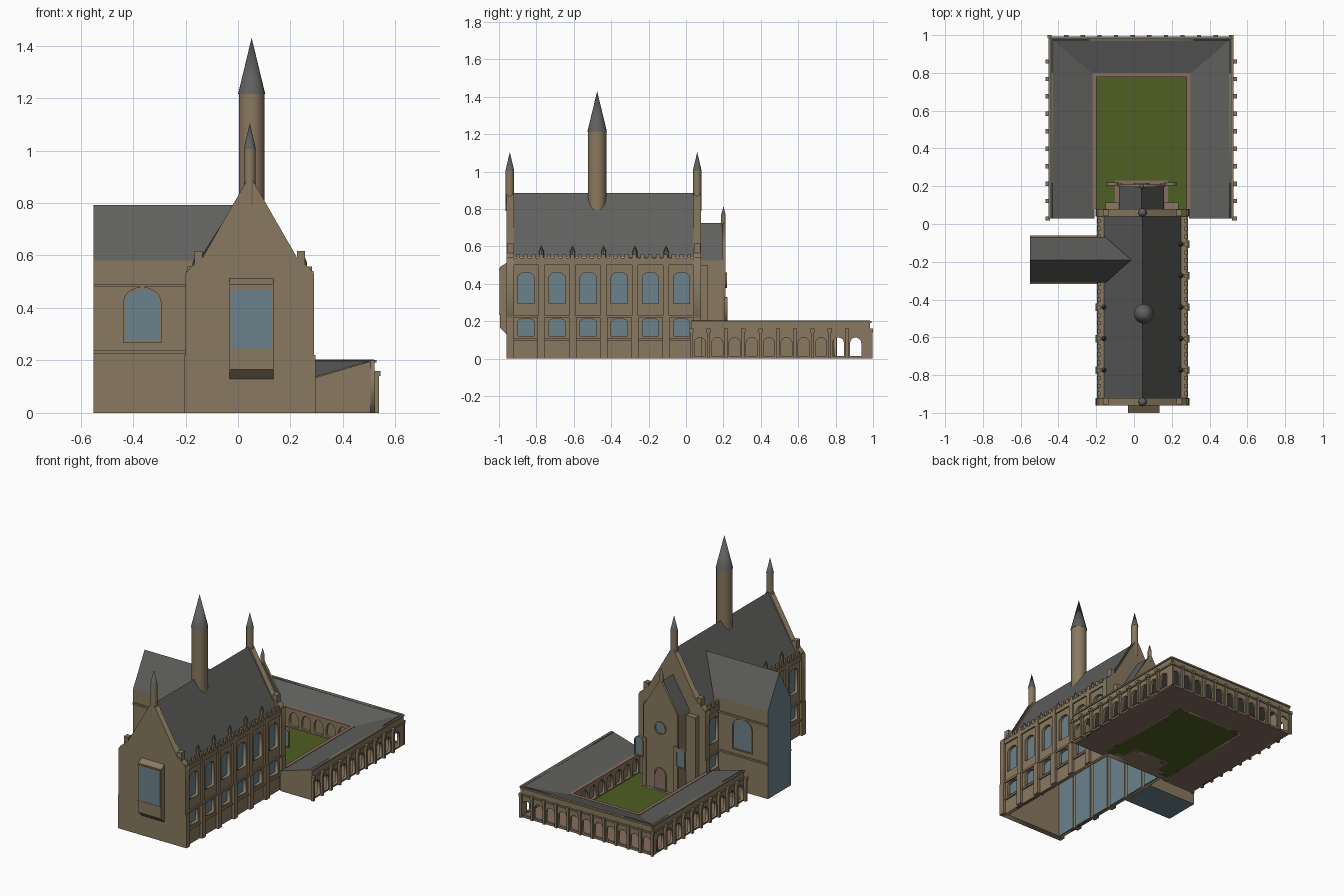
import bpy, bmesh, math
from mathutils import Matrix, Vector

if "Cube" in bpy.data.objects:
    bpy.data.objects.remove(bpy.data.objects["Cube"])


def material(name, r, g, b):
    m = bpy.data.materials.new(name)
    m.diffuse_color = (r, g, b, 1)
    m.use_nodes = True
    m.node_tree.nodes["Principled BSDF"].inputs["Base Color"].default_value = m.diffuse_color
    return m


STONE = material("tan stone", 0.25, 0.19, 0.115)
SLATE = material("grey slate", 0.115, 0.117, 0.112)
GLASS = material("blue glass", 0.15, 0.225, 0.26)
LAWN = material("lawn green", 0.078, 0.112, 0.016)
PAVE = material("brown paving", 0.25, 0.155, 0.115)
CX = 0.045  # hall centre line


def finish(name, bm, mats):
    bmesh.ops.recalc_face_normals(bm, faces=bm.faces[:])
    me = bpy.data.meshes.new(name)
    bm.to_mesh(me)
    bm.free()
    for m in mats:
        me.materials.append(m)
    ob = bpy.data.objects.new(name, me)
    bpy.context.collection.objects.link(ob)
    return ob


def boxes(name, mat, items):
    """One mesh of boxes, each (x0, x1, y0, y1, z0, z1)."""
    bm = bmesh.new()
    for x0, x1, y0, y1, z0, z1 in items:
        mx = Matrix.Translation(((x0 + x1) / 2, (y0 + y1) / 2, (z0 + z1) / 2))
        size = Matrix.Diagonal((abs(x1 - x0), abs(y1 - y0), abs(z1 - z0), 1))
        bmesh.ops.create_cube(bm, size=1, matrix=mx @ size)
    return finish(name, bm, [mat])


def prism(name, a, b, mats, rule=None):
    """Solid between two matching outlines; rule picks the material by normal."""
    bm = bmesh.new()
    va, vb = [bm.verts.new(p) for p in a], [bm.verts.new(p) for p in b]
    bm.faces.new(va)
    bm.faces.new(vb)
    for i in range(len(a)):
        j = (i + 1) % len(a)
        bm.faces.new((va[i], va[j], vb[j], vb[i]))
    bmesh.ops.recalc_face_normals(bm, faces=bm.faces[:])
    if rule:
        for f in bm.faces:
            f.normal_update()
            f.material_index = rule(f.normal)
    return finish(name, bm, mats)


def panel(name, mat, axis, pos, thick, outline, holes=()):
    """Upright wall facing axis, centred at pos, with cut openings."""
    cu = bpy.data.curves.new(name, 'CURVE')
    cu.dimensions, cu.fill_mode, cu.extrude = '2D', 'BOTH', thick / 2
    for pts in [outline, *holes]:
        s = cu.splines.new('POLY')
        s.points.add(len(pts) - 1)
        for p, (u, v) in zip(s.points, pts):
            p.co = (u, v, 0, 1)
        s.use_cyclic_u = True
    tmp = bpy.data.objects.new(name + "_curve", cu)
    bpy.context.collection.objects.link(tmp)
    dg = bpy.context.evaluated_depsgraph_get()
    me = bpy.data.meshes.new_from_object(tmp.evaluated_get(dg))
    bpy.data.objects.remove(tmp)
    if axis == 'x':
        mx = Matrix(((0, 0, 1, pos), (1, 0, 0, 0), (0, 1, 0, 0), (0, 0, 0, 1)))
    else:
        mx = Matrix(((1, 0, 0, 0), (0, 0, -1, pos), (0, 1, 0, 0), (0, 0, 0, 1)))
    me.transform(mx)
    me.materials.clear()
    me.materials.append(mat)
    ob = bpy.data.objects.new(name, me)
    bpy.context.collection.objects.link(ob)
    return ob


def rect(u0, u1, v0, v1):
    return [(u0, v0), (u1, v0), (u1, v1), (u0, v1)]


def arch(u, w, z0, z1, rise, n=10):
    pts = [(u - w / 2, z0), (u + w / 2, z0)]
    for i in range(n + 1):
        t = math.pi * i / n
        pts.append((u + w / 2 * math.cos(t), z1 - rise + rise * math.sin(t)))
    return pts


def framed(name, axis, pos, u, w, z0, z1, rise, mat=GLASS):
    """Arched pane with a moulded surround."""
    panel(name + "_pane", mat, axis, pos, 0.008, arch(u, w, z0, z1, rise))
    panel(name + "_surround", STONE, axis, pos, 0.016,
          arch(u, w + 0.016, z0 - 0.008, z1 + 0.008, rise + 0.004), [arch(u, w, z0, z1, rise)])


def spire(name, x, y, r, z0, z1, z2, n=24):
    """Round shaft with a slate cone."""
    bm = bmesh.new()
    bmesh.ops.create_cone(bm, cap_ends=True, segments=n, radius1=r, radius2=r, depth=z1 - z0,
                          matrix=Matrix.Translation((x, y, (z0 + z1) / 2)))
    old = set(bm.faces)
    bmesh.ops.create_cone(bm, cap_ends=True, segments=n, radius1=r * 1.06, radius2=0, depth=z2 - z1,
                          matrix=Matrix.Translation((x, y, (z1 + z2) / 2)))
    for f in bm.faces:
        f.material_index = 0 if f in old else 1
    ob = finish(name, bm, [STONE, SLATE])
    if n > 12:
        bpy.ops.object.select_all(action='DESELECT')
        ob.select_set(True)
        bpy.context.view_layer.objects.active = ob
        bpy.ops.object.shade_smooth_by_angle(angle=math.radians(35))


# Hall: side walls with two rows of windows, open underneath
bays = [-0.856 + 0.1664 * i for i in range(6)]
piers = [-0.94 + 0.1667 * i for i in range(7)]
for s, side in ((-1, "left"), (1, "right")):
    X = lambda d: CX + s * d
    holes = [arch(y, 0.087, 0.295, 0.462, 0.03) for y in bays]
    holes += [arch(y, 0.087, 0.12, 0.215, 0.02) for y in bays]
    panel(side + "_hall_wall", STONE, 'x', X(0.222), 0.02, rect(-0.95, 0.07, 0, 0.53), holes)
    boxes(side + "_hall_glass", GLASS, [(X(0.206), X(0.212), y - 0.07, y + 0.07, 0.002, 0.51) for y in bays])
    boxes(side + "_buttress", STONE,
          [(X(0.225), X(0.25), y - 0.02, y + 0.02, 0, 0.22) for y in piers] +
          [(X(0.225), X(0.243), y - 0.016, y + 0.016, 0.22, 0.54) for y in piers])
    boxes(side + "_string_course", STONE,
          [(X(0.225), X(0.241), -0.95, 0.07, z, z + h) for z, h in ((0.095, 0.012), (0.218, 0.014), (0.5, 0.025))])
    boxes(side + "_gutter", STONE, [(X(0.19), X(0.236), -0.95, 0.07, 0.525, 0.537)])
    boxes(side + "_battlement", STONE,
          [(X(0.222), X(0.238), y, y + 0.022, 0.53, 0.558) for y in [-0.91 + 0.0416 * i for i in range(23)]])
    for y in piers[1:-1]:
        spire(side + "_pinnacle", X(0.205), y, 0.013, 0.53, 0.57, 0.608, 8)
    boxes(side + "_gable_post", STONE,
          [(X(0.18), X(0.21), y - 0.018, y + 0.018, 0.53, 0.617) for y in (-0.938, 0.06)])

prism("hall_roof", [(CX - 0.205, -0.93, 0.54), (CX, -0.93, 0.885), (CX + 0.205, -0.93, 0.54), (CX, -0.93, 0.87)],
      [(CX - 0.205, 0.05, 0.54), (CX, 0.05, 0.885), (CX + 0.205, 0.05, 0.54), (CX, 0.05, 0.87)], [SLATE])

# Gable walls with stepped shoulders
half = [(0.245, 0), (0.245, 0.53), (0.222, 0.558), (0.21, 0.565), (0.205, 0.58), (0.185, 0.583), (0.012, 0.885)]
gable = [(CX + d, z) for d, z in half] + [(CX - d, z) for d, z in reversed(half)]
panel("front_gable", STONE, 'y', -0.94, 0.04, gable)
panel("back_gable", STONE, 'y', 0.06, 0.04, gable)
spire("front_turret", CX, -0.942, 0.022, 0.79, 1.005, 1.105)
spire("back_turret", CX, 0.06, 0.022, 0.79, 1.005, 1.105)
spire("roof_tower", 0.052, -0.475, 0.049, 0.78, 1.215, 1.43)

# Oriel window on the front
sec = [(-0.955, 0.125), (-0.995, 0.165), (-0.995, 0.49), (-0.955, 0.515)]
prism("oriel", [(-0.033, y, z) for y, z in sec], [(0.135, y, z) for y, z in sec], [STONE])
boxes("oriel_glass", GLASS, [(-0.028, 0.13, -0.998, -0.914, 0.245, 0.472)])
boxes("oriel_sill", STONE, [(-0.033, 0.135, -1.0, -0.96, 0.235, 0.245), (-0.033, 0.135, -1.0, -0.96, 0.472, 0.482)])

# Side wing, with a plain glass end
wy, ww = -0.19, 0.12
outline = [(-1, 0, -0.19), (-1, 0.58, -0.15), (0, 0.793, -0.015), (1, 0.58, -0.15), (1, 0, -0.19)]
prism("wing", [(-0.55, wy + k * ww, z) for k, z, x in outline], [(x, wy + k * ww, z) for k, z, x in outline],
      [STONE, SLATE, GLASS], lambda n: 2 if n.x < -0.9 or n.z < -0.5 else (1 if n.z > 0.3 else 0))
for s, side in ((-1, "front"), (1, "back")):
    y = wy + s * ww
    boxes(side + "_wing_course", STONE, [(-0.55, -0.18, y, y + s * 0.008, z, z + 0.012) for z in (0.225, 0.48)])
    framed(side + "_wing_window", 'y', y, -0.365, 0.13, 0.275, 0.472, 0.055)

# Porch on the back gable
sec = [(-0.08, 0), (-0.08, 0.525), (0.04, 0.725), (0.16, 0.525), (0.16, 0)]
prism("porch", [(x, 0.07, z) for x, z in sec], [(x, 0.2, z) for x, z in sec], [STONE, SLATE],
      lambda n: 1 if n.z > 0.3 else 0)
panel("porch_gable", STONE, 'y', 0.203, 0.014,
      [(-0.085, 0), (0.165, 0), (0.165, 0.535), (0.04, 0.742), (-0.085, 0.535)])
boxes("porch_buttress", STONE, [(x - 0.014, x + 0.014, 0.2, 0.218, 0, 0.33) for x in (-0.075, 0.155)])
spire("porch_pinnacle", 0.04, 0.2, 0.012, 0.69, 0.765, 0.815)
framed("porch_door", 'y', 0.21, 0.04, 0.07, 0.02, 0.15, 0.04, PAVE)
ring = lambda r: [(0.04 + r * math.cos(math.tau * i / 20), 0.42 + r * math.sin(math.tau * i / 20)) for i in range(20)]
panel("round_window", GLASS, 'y', 0.21, 0.006, ring(0.032))
panel("round_window_frame", STONE, 'y', 0.21, 0.016, ring(0.042), [ring(0.032)])
for x, side in ((-0.112, "left"), (0.192, "right")):
    framed(side + "_porch_window", 'y', 0.213, x, 0.05, 0.205, 0.32, 0.025)
boxes("porch_side_pier", STONE, [(-0.15, -0.08, 0.08, 0.115, 0, 0.5), (0.16, 0.235, 0.08, 0.115, 0, 0.5)])

# Cloister: floor, lawn and inward sloping roof
L, R, F, B = -0.445, 0.52, 0.03, 0.985
l, r, b = -0.21, 0.29, 0.79
boxes("cloister_floor", PAVE, [(L, l, F, B, 0, 0.01), (r, R, F, B, 0, 0.01), (l, r, b, B, 0, 0.01),
                               (-0.1, 0.18, 0.08, 0.23, 0, 0.012)])
boxes("lawn", LAWN, [(l, r, 0.08, b, 0.001, 0.011)])
bm = bmesh.new()
outer = [bm.verts.new(p) for p in ((L, F, 0.203), (L, B, 0.203), (R, B, 0.203), (R, F, 0.203))]
inner = [bm.verts.new(p) for p in ((l, F, 0.135), (l, b, 0.135), (r, b, 0.135), (r, F, 0.135))]
for i in range(3):
    bm.faces.new((outer[i], inner[i], inner[i + 1], outer[i + 1]))
roof = finish("cloister_roof", bm, [SLATE])
if roof.data.polygons[0].normal.z < 0:
    roof.data.flip_normals()

# Cloister outer walls with open arches and posts
ys = [0.907 - 0.0925 * i for i in range(10)]
xs = [0.037 + 0.088 * (i - 5) for i in range(11)]
for x, s, side in ((L, -1, "left"), (R, 1, "right")):
    panel(side + "_cloister_wall", STONE, 'x', x - s * 0.007, 0.014, rect(F, B, 0, 0.2),
          [arch(y, 0.06, 0.015, 0.113, 0.03) for y in ys])
    boxes(side + "_cloister_post", STONE,
          [(x, x + s * 0.018, y - 0.008, y + 0.008, 0, 0.14) for y in [v - 0.046 for v in ys]] +
          [(x, x + s * 0.024, y - 0.011, y + 0.011, 0.14, 0.16) for y in [v - 0.046 for v in ys]])
    boxes(side + "_cloister_course", STONE, [(x, x + s * 0.007, F, B, z, z + 0.01) for z in (0.145, 0.192)])
    for y in ys:
        panel(side + "_arch_moulding", STONE, 'x', x, 0.01, arch(y, 0.072, 0.012, 0.12, 0.036),
              [arch(y, 0.06, 0.015, 0.113, 0.03)])
panel("back_cloister_wall", STONE, 'y', B - 0.007, 0.014, rect(L, R, 0, 0.2),
      [arch(x, 0.06, 0.015, 0.113, 0.03) for x in xs])
posts = [x - 0.044 for x in xs] + [xs[-1] + 0.038]
boxes("back_cloister_post", STONE, [(x - 0.008, x + 0.008, B, B + 0.011, 0, 0.14) for x in posts] +
      [(x - 0.011, x + 0.011, B, 1.0, 0.14, 0.16) for x in posts])
boxes("back_cloister_course", STONE, [(L, R, B, B + 0.007, z, z + 0.01) for z in (0.145, 0.192)])
for a, c, side in ((L, l, "left"), (R, r, "right")):
    panel(side + "_cloister_end", STONE, 'y', F + 0.005, 0.01, [(a, 0), (c, 0), (c, 0.133), (a, 0.201)])

# Inner arcade around the lawn
for x, s, side in ((l, -1, "left"), (r, 1, "right")):
    panel(side + "_arcade", STONE, 'x', x, 0.016, rect(0.08, b, 0, 0.134),
          [arch(0.125 + 0.0885 * i, 0.066, 0.02, 0.115, 0.05) for i in range(8)])
    boxes(side + "_arcade_backing", STONE, [(x + s * 0.012, x + s * 0.018, 0.08, b, 0.01, 0.13)])
panel("back_arcade", STONE, 'y', b, 0.016, rect(l, r, 0, 0.134),
      [arch(0.04 + 0.09 * (i - 2), 0.066, 0.02, 0.115, 0.05) for i in range(5)])
boxes("back_arcade_backing", STONE, [(l, r, b + 0.012, b + 0.018, 0.01, 0.13)])
boxes("arcade_coping", PAVE, [(l - 0.01, l + 0.012, 0.08, b + 0.01, 0.13, 0.141),
                              (r - 0.012, r + 0.01, 0.08, b + 0.01, 0.13, 0.141),
                              (l, r, b - 0.012, b + 0.01, 0.13, 0.14)])
